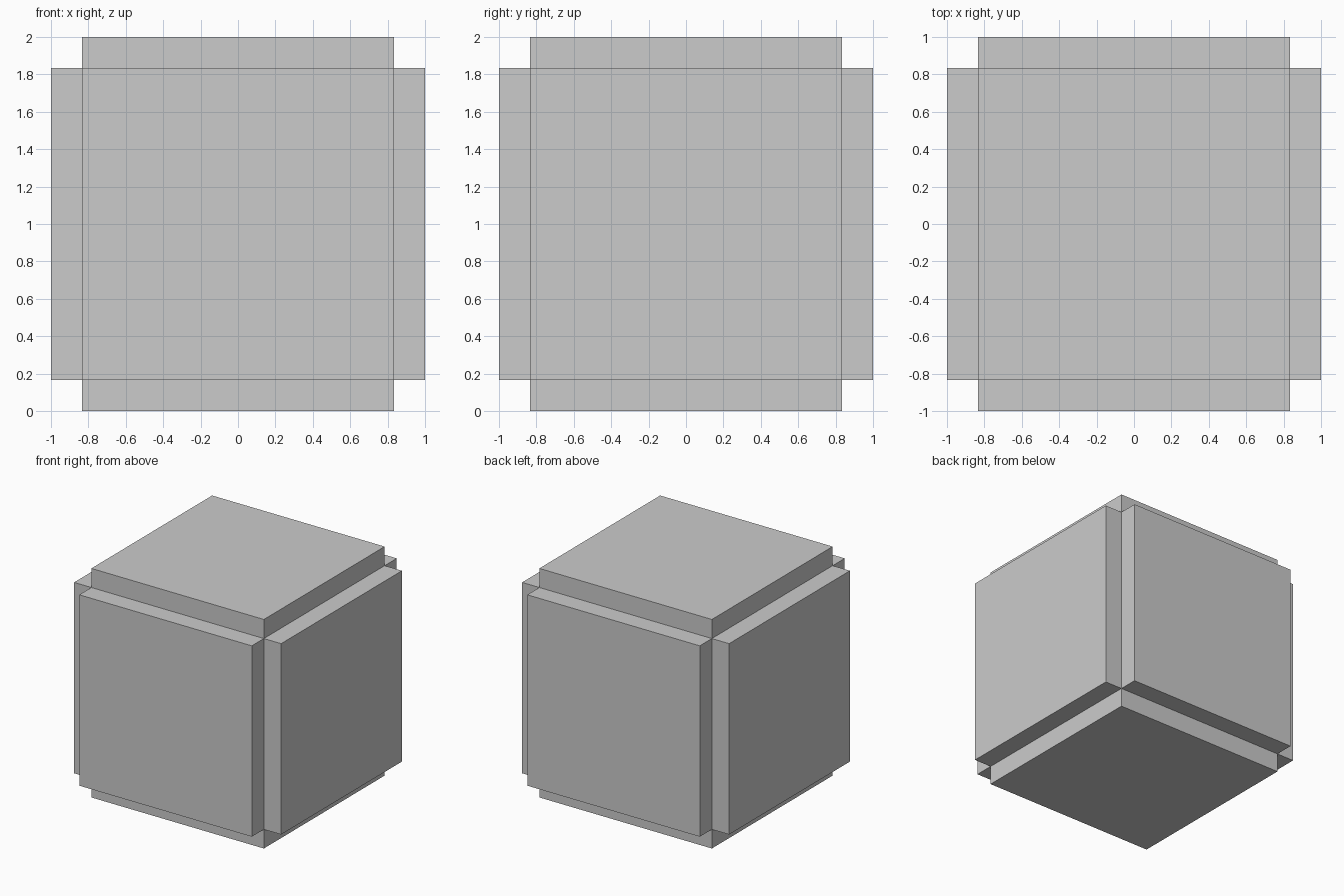
import bpy, bmesh
from mathutils import Matrix

if "Cube" in bpy.data.objects:
    bpy.data.objects.remove(bpy.data.objects["Cube"])

CORE = 5 / 3      # side of the inner cube
RAISE = 1 / 6     # height of each raised panel

# Cube with all six sides pushed outwards, leaving notched edges
bm = bmesh.new()
bmesh.ops.create_cube(bm, size=CORE, matrix=Matrix.Translation((0, 0, 1)))
bm.normal_update()
panels = bmesh.ops.extrude_discrete_faces(bm, faces=bm.faces[:])["faces"]
for face in panels:
    face.normal_update()
    bmesh.ops.translate(bm, verts=face.verts[:], vec=face.normal * RAISE)
bm.normal_update()

mesh = bpy.data.meshes.new("panelled_cube")
bm.to_mesh(mesh)
bm.free()
bpy.context.collection.objects.link(bpy.data.objects.new("panelled_cube", mesh))
